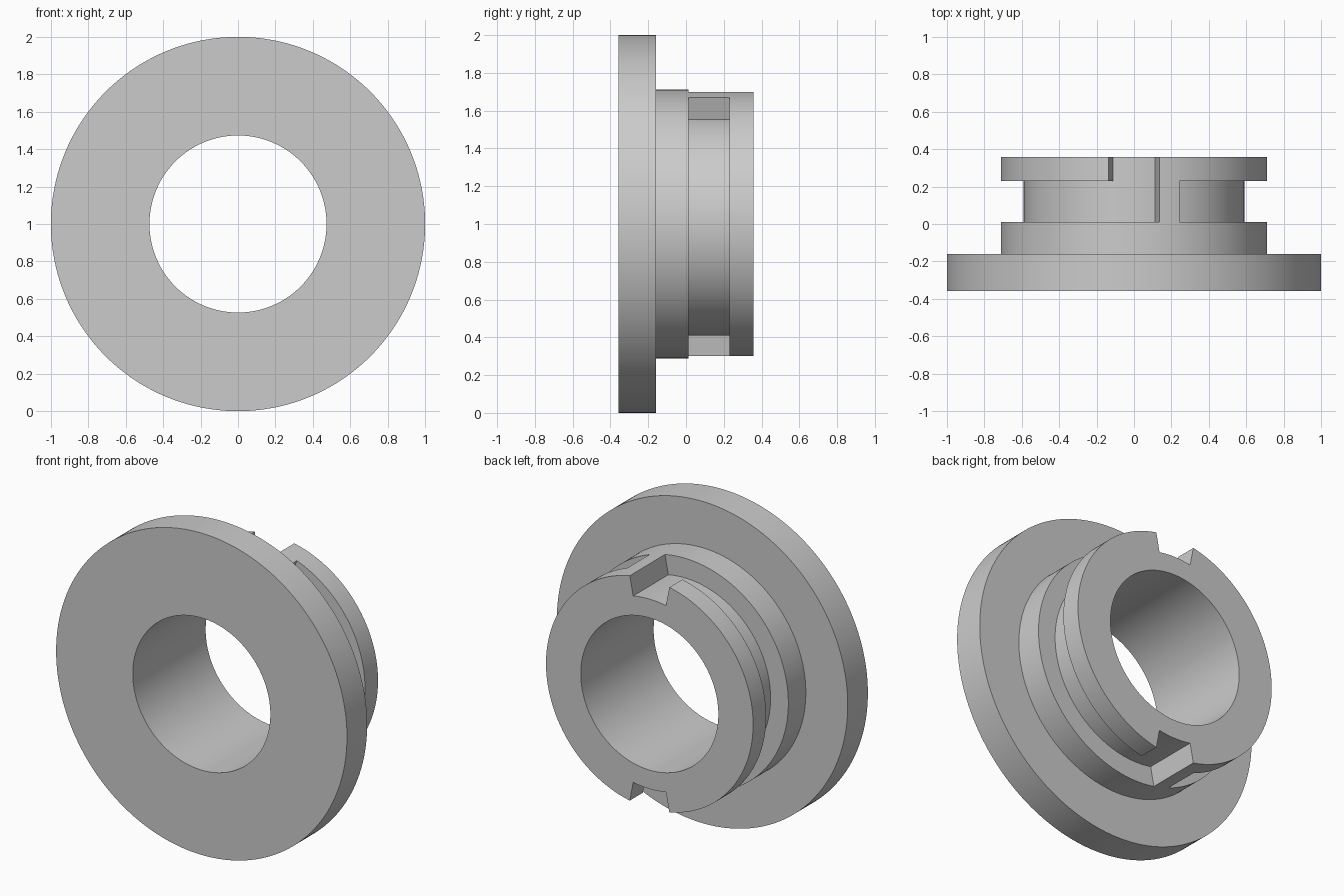
import bpy
import bmesh
from math import sin, cos, radians

default = bpy.data.objects.get("Cube")
if default:
    bpy.data.objects.remove(default, do_unlink=True)

# Radial and axial stations of the turned part
RADII = [0.473, 0.59, 0.712, 1.0]      # bore, groove floor, collar, flange
DEPTHS = [-0.358, -0.16, 0.012, 0.23, 0.358]
STEPS = 360                            # one step per degree
SLOT_HALF, STOP_END = 11, 20           # degrees either side of the entry slot


def is_solid(ring, layer, step):
    """Tell whether one cell of the turned part holds material."""
    if not (0 <= ring < len(RADII) - 1 and 0 <= layer < len(DEPTHS) - 1):
        return False
    if ring == 0:                      # inner sleeve
        return True
    if ring == 2:                      # flange only
        return layer == 0
    turn = step % 180                  # features repeat on the opposite side
    in_slot = turn < SLOT_HALF or turn >= 180 - SLOT_HALF
    if layer == 3:                     # rear lip, broken by the entry slots
        return not in_slot
    if layer == 2:                     # groove, closed by a stop block
        return SLOT_HALF <= turn < STOP_END
    return True


bm = bmesh.new()
corners = {}


def corner(ring, layer, step):
    key = (ring, layer, step % STEPS)
    if key not in corners:
        a, r = radians(key[2]), RADII[ring]
        corners[key] = bm.verts.new((r * sin(a), DEPTHS[layer], 1 + r * cos(a)))
    return corners[key]


# Skin every boundary between material and air
for s in range(STEPS):
    for i in range(len(RADII) - 1):
        for j in range(len(DEPTHS) - 1):
            if not is_solid(i, j, s):
                continue
            for d in (0, 1):
                side = 2 * d - 1
                if not is_solid(i + side, j, s):     # inner or outer wall
                    bm.faces.new([corner(i + d, j + v, s + w)
                                  for v, w in ((0, 0), (1, 0), (1, 1), (0, 1))])
                if not is_solid(i, j + side, s):     # front or back face
                    bm.faces.new([corner(i + u, j + d, s + w)
                                  for u, w in ((0, 0), (1, 0), (1, 1), (0, 1))])
                if not is_solid(i, j, s + side):     # radial slot wall
                    bm.faces.new([corner(i + u, j + v, s + d)
                                  for u, v in ((0, 0), (1, 0), (1, 1), (0, 1))])

bmesh.ops.recalc_face_normals(bm, faces=bm.faces)
mesh = bpy.data.meshes.new("bayonet_flange")
bm.to_mesh(mesh)
bm.free()

# Plain grey finish
grey = bpy.data.materials.new("plain_grey")
grey.use_nodes = True
colour = (0.6, 0.6, 0.6, 1)
grey.diffuse_color = colour
grey.node_tree.nodes["Principled BSDF"].inputs["Base Color"].default_value = colour
mesh.materials.append(grey)

flange = bpy.data.objects.new("bayonet_flange", mesh)
bpy.context.collection.objects.link(flange)
bpy.context.view_layer.objects.active = flange
flange.select_set(True)
bpy.ops.object.shade_smooth_by_angle(angle=radians(30))
